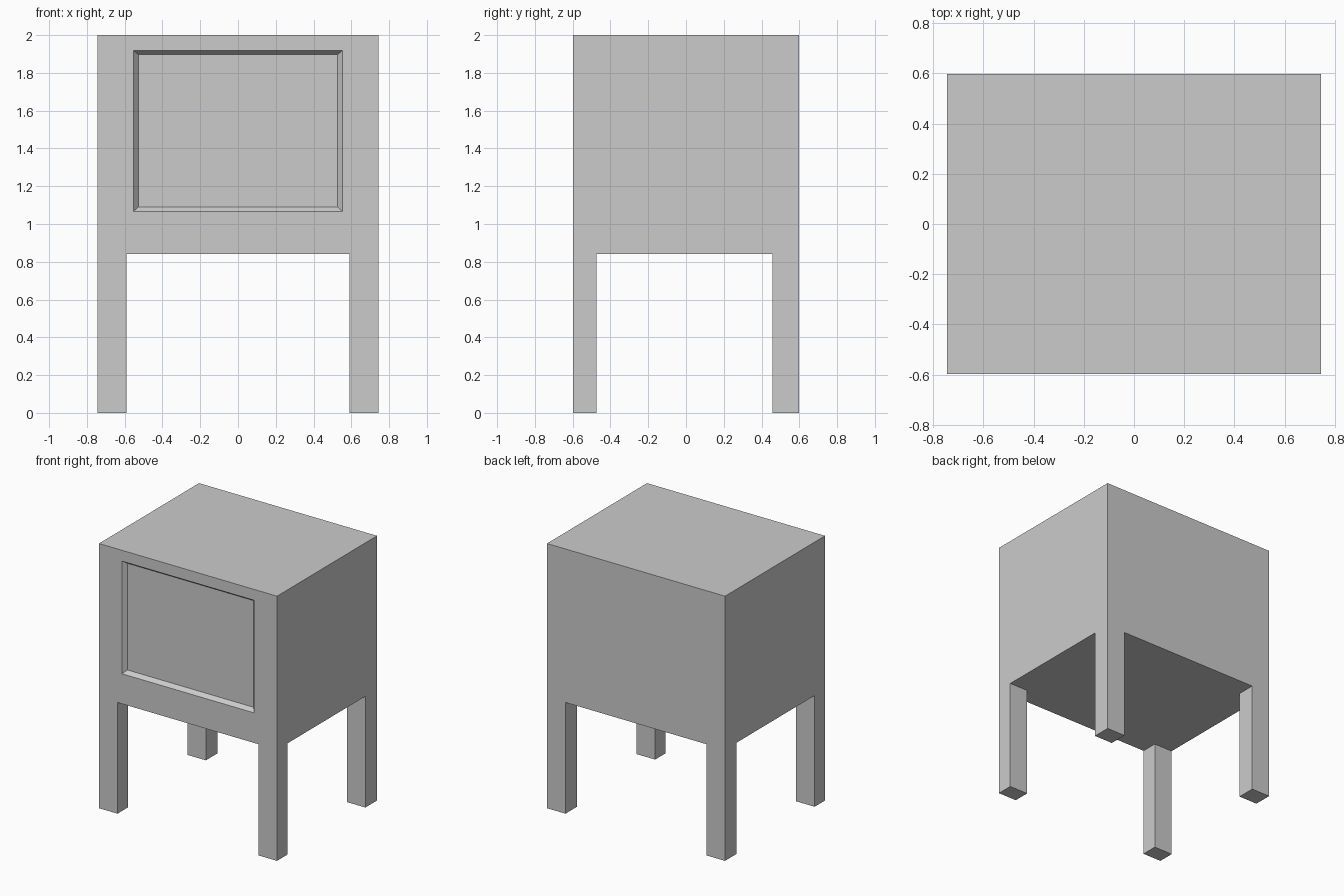
import bpy, bmesh

if "Cube" in bpy.data.objects:
    bpy.data.objects.remove(bpy.data.objects["Cube"])

HX, HY = 0.744, 0.597              # half width and half depth
BASE, TOP = 0.84, 2.0              # underside and top of the body
LEG_X = 0.589                      # inner side of the legs
LEG_FRONT, LEG_BACK = -0.473, 0.458

bm = bmesh.new()


def ring(hx, z0, z1, y):
    """Rectangle of four vertices facing the front."""
    return [bm.verts.new(p) for p in
            ((-hx, y, z0), (hx, y, z0), (hx, y, z1), (-hx, y, z1))]


# Body: rectangles from the back, round the front face, into the recessed panel
rings = [ring(HX, BASE, TOP, HY),
         ring(HX, BASE, TOP, -HY),
         ring(0.553, 1.067, 1.918, -HY),
         ring(0.527, 1.091, 1.897, -HY + 0.03)]
bm.faces.new(rings[0])
bm.faces.new(rings[-1])
for a, b in zip(rings, rings[1:]):
    for i in range(4):
        j = (i + 1) % 4
        bm.faces.new((a[i], a[j], b[j], b[i]))
bmesh.ops.recalc_face_normals(bm, faces=bm.faces[:])


def underside():
    return [f for f in bm.faces if all(abs(v.co.z - BASE) < 1e-4 for v in f.verts)]


# Split the underside along the inner sides of the legs
for co, no in (((-LEG_X, 0, 0), (1, 0, 0)), ((LEG_X, 0, 0), (1, 0, 0)),
               ((0, LEG_FRONT, 0), (0, 1, 0)), ((0, LEG_BACK, 0), (0, 1, 0))):
    faces = underside()
    edges = {e for f in faces for e in f.edges}
    verts = {v for f in faces for v in f.verts}
    bmesh.ops.bisect_plane(bm, geom=faces + list(edges) + list(verts),
                           plane_co=co, plane_no=no)

# Legs: pull the four corner faces down to the floor
corners = []
for f in underside():
    c = f.calc_center_median()
    if abs(c.x) > LEG_X and not LEG_FRONT < c.y < LEG_BACK:
        corners.append(f)
feet = bmesh.ops.extrude_discrete_faces(bm, faces=corners)["faces"]
for f in feet:
    for v in f.verts:
        v.co.z = 0.0

bmesh.ops.recalc_face_normals(bm, faces=bm.faces[:])
mesh = bpy.data.meshes.new("cabinet_with_legs")
bm.to_mesh(mesh)
bm.free()
cabinet = bpy.data.objects.new("cabinet_with_legs", mesh)
bpy.context.collection.objects.link(cabinet)
